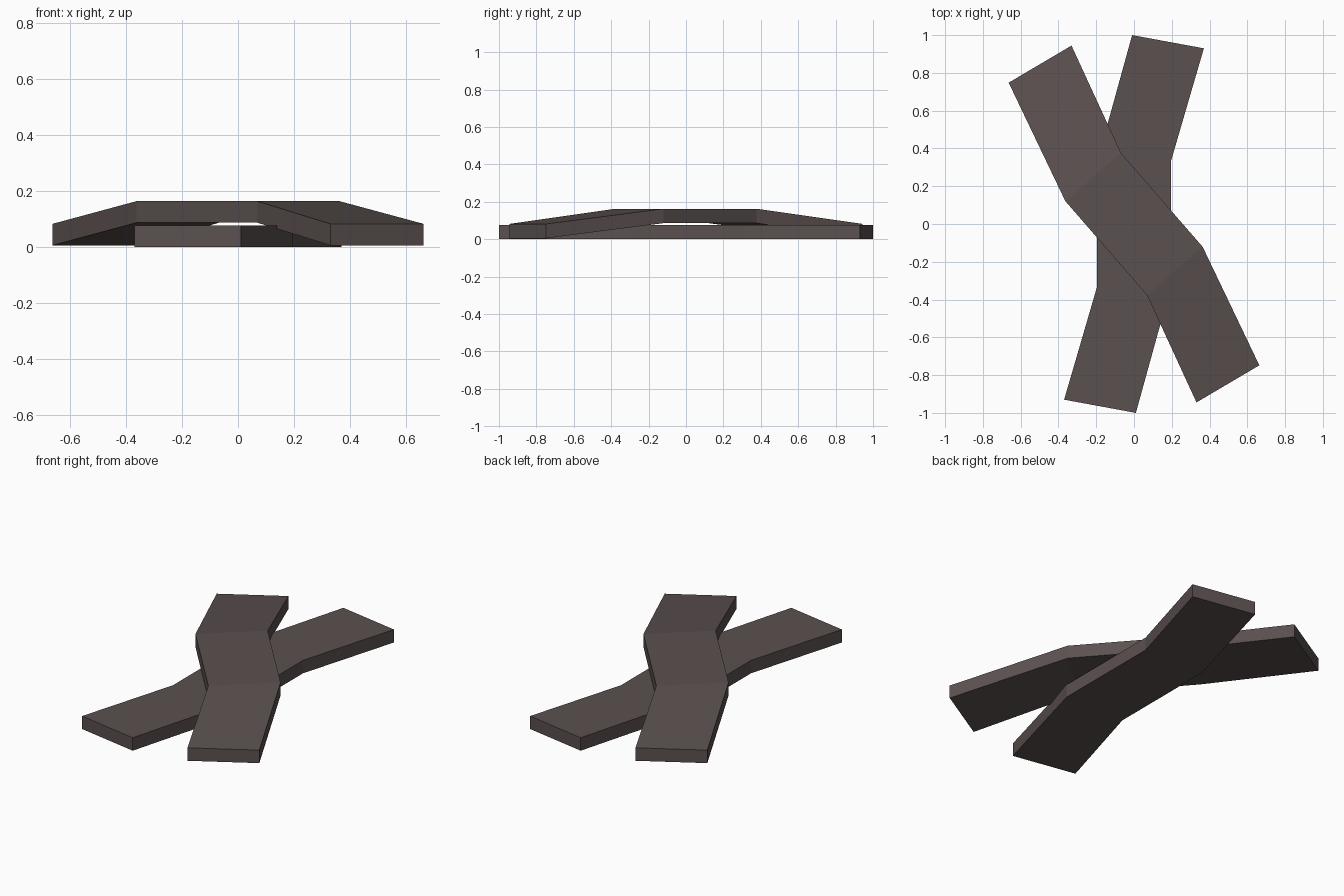
import bpy, bmesh
from mathutils import Matrix
from math import radians

if "Cube" in bpy.data.objects:
    bpy.data.objects.remove(bpy.data.objects["Cube"])

wood = bpy.data.materials.new("dark brown wood")
wood.diffuse_color = (0.105, 0.082, 0.08, 1)
wood.use_nodes = True
wood.node_tree.nodes["Principled BSDF"].inputs["Base Color"].default_value = wood.diffuse_color

# Half of the plank outline; the other half is its half-turn about z
END = [(-0.01, 1.0), (0.37, 0.93)]
BEND = [(-0.195, 0.33), (0.195, 0.33)]
THICK = 0.077


def plank(name, end_z, mid_z, turn):
    """Bent plank lofted through four rectangular cross-sections."""
    half_turn = lambda pts: [(-x, -y) for x, y in reversed(pts)]
    sections = [(END, end_z), (BEND, mid_z),
                (half_turn(BEND), mid_z), (half_turn(END), end_z)]
    bm = bmesh.new()
    rings = []
    for (left, right), z in sections:
        corners = [(*left, z), (*right, z), (*right, z + THICK), (*left, z + THICK)]
        rings.append([bm.verts.new(c) for c in corners])
    for a, b in zip(rings, rings[1:]):
        for i in range(4):
            j = (i + 1) % 4
            bm.faces.new((a[i], a[j], b[j], b[i]))
    bm.faces.new(rings[0])
    bm.faces.new(rings[-1])
    bmesh.ops.recalc_face_normals(bm, faces=bm.faces)
    bm.transform(Matrix.Rotation(radians(turn), 4, 'Z'))
    mesh = bpy.data.meshes.new(name)
    bm.to_mesh(mesh)
    bm.free()
    mesh.materials.append(wood)
    bpy.context.collection.objects.link(bpy.data.objects.new(name, mesh))


# Flat plank on the ground, and one arching over it
plank("lower_plank", 0.0, 0.0, 0)
plank("upper_plank", 0.005, 0.086, 41)
